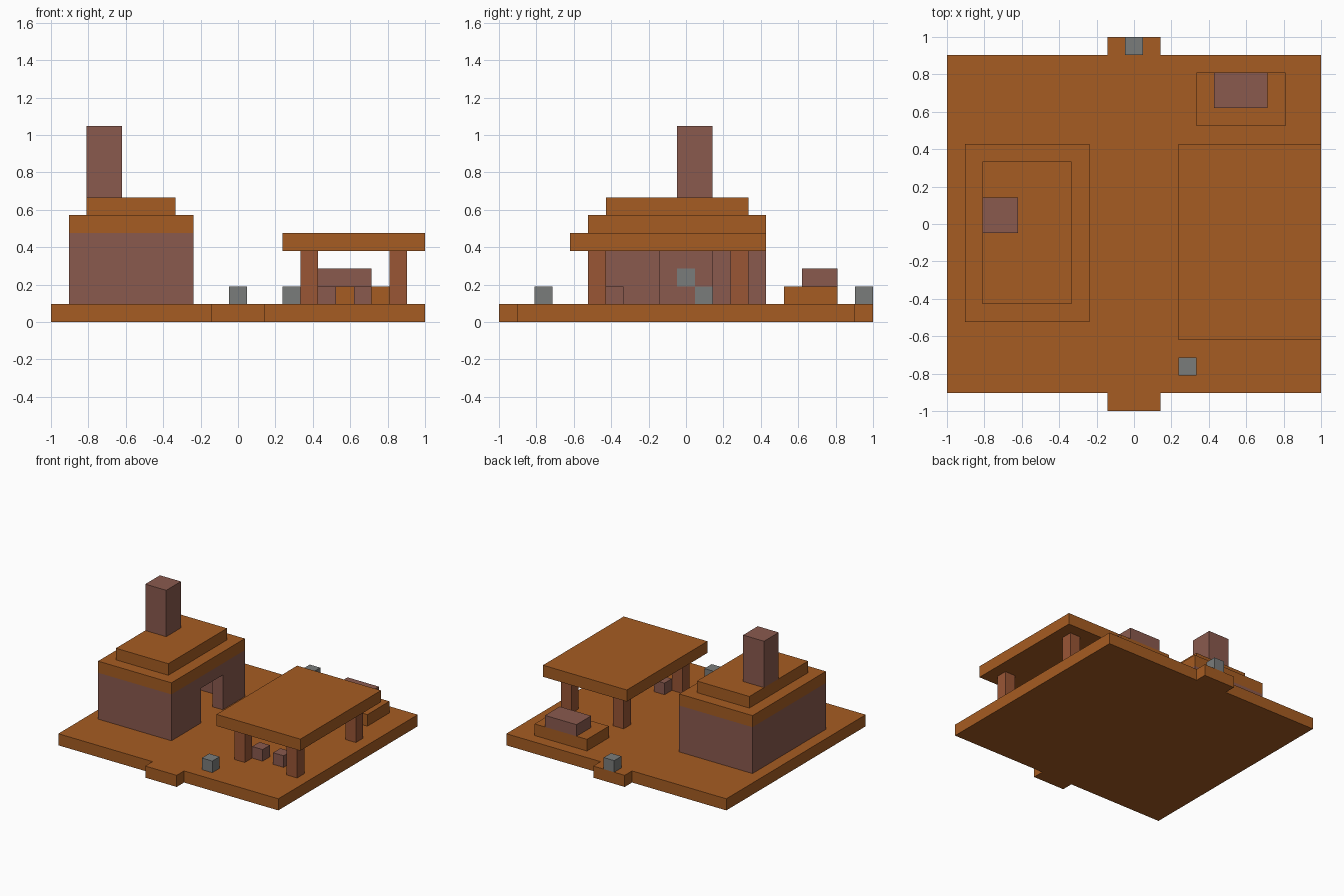
import bpy
import bmesh
from mathutils import Vector

old = bpy.data.objects.get("Cube")
if old:
    bpy.data.objects.remove(old, do_unlink=True)

U = 2 / 21  # one block of the building grid


def material(name, rgb):
    mat = bpy.data.materials.new(name)
    mat.use_nodes = True
    color = (*rgb, 1)
    mat.diffuse_color = color
    bsdf = next(n for n in mat.node_tree.nodes if n.type == 'BSDF_PRINCIPLED')
    bsdf.inputs["Base Color"].default_value = color
    bsdf.inputs["Roughness"].default_value = 0.9
    return mat


orange = material("orange_wood", (0.381, 0.107, 0.016))
brick = material("dull_brick", (0.254, 0.102, 0.076))
timber = material("red_timber", (0.32, 0.092, 0.036))
stone = material("grey_stone", (0.195, 0.202, 0.198))


def slab(name, plan, z0, z1, mat):
    """Extrude a floor plan, given in blocks, from z0 to z1."""
    bm = bmesh.new()
    face = bm.faces.new([bm.verts.new((x * U - 1, y * U - 1, z0 * U)) for x, y in plan])
    top = bmesh.ops.extrude_face_region(bm, geom=[face])["geom"]
    bmesh.ops.translate(bm, vec=Vector((0, 0, (z1 - z0) * U)),
                        verts=[v for v in top if isinstance(v, bmesh.types.BMVert)])
    bmesh.ops.recalc_face_normals(bm, faces=bm.faces)
    mesh = bpy.data.meshes.new(name)
    bm.to_mesh(mesh)
    bm.free()
    mesh.materials.append(mat)
    obj = bpy.data.objects.new(name, mesh)
    bpy.context.collection.objects.link(obj)
    return obj


def box(name, x, y, z, mat):
    (x0, x1), (y0, y1) = x, y
    return slab(name, [(x0, y0), (x1, y0), (x1, y1), (x0, y1)], *z, mat)


# Ground platform with a step at the front and back
slab("platform", [(0, 1), (9, 1), (9, 0), (12, 0), (12, 1), (21, 1),
                  (21, 20), (12, 20), (12, 21), (9, 21), (9, 20), (0, 20)], 0, 1, orange)

# House: walls around a hollow room, open doorway, stepped roof and chimney
slab("house_walls", [(1, 5), (8, 5), (8, 9), (7, 9), (7, 6), (2, 6),
                     (2, 14), (7, 14), (7, 12), (8, 12), (8, 15), (1, 15)], 1, 5, brick)
box("door_lintel", (7, 8), (9, 12), (4, 5), brick)
box("lower_roof", (1, 8), (5, 15), (5, 6), orange)
box("upper_roof", (2, 7), (6, 14), (6, 7), orange)
box("chimney", (2, 4), (10, 12), (7, 11), brick)

# Hearth inside the house with two stone inlays
box("hearth", (2, 4), (9, 13), (1, 5), brick)
for i, (y, z) in enumerate([(10, 2), (11, 1)]):
    box(f"hearth_stone_{i + 1}", (4, 4.04), (y, y + 1), (z, z + 1), stone)

# Open shelter on four posts, with two stools
box("shelter_roof", (13, 21), (4, 15), (4, 5), orange)
for side, x in (("right", 14), ("left", 19)):
    for end, y in (("front", 5), ("back", 13)):
        box(f"{end}_{side}_post", (x, x + 1), (y, y + 1), (1, 4), timber)
for side, x in (("right", 15), ("left", 17)):
    box(f"{side}_stool", (x, x + 1), (6, 7), (1, 2), brick)

# Low plinth at the back
box("plinth_base", (14, 19), (16, 19), (1, 2), orange)
box("plinth_top", (15, 18), (17, 19), (2, 3), brick)

# Loose stone blocks
box("front_stone", (13, 14), (2, 3), (1, 2), stone)
box("back_stone", (10, 11), (20, 21), (1, 2), stone)
